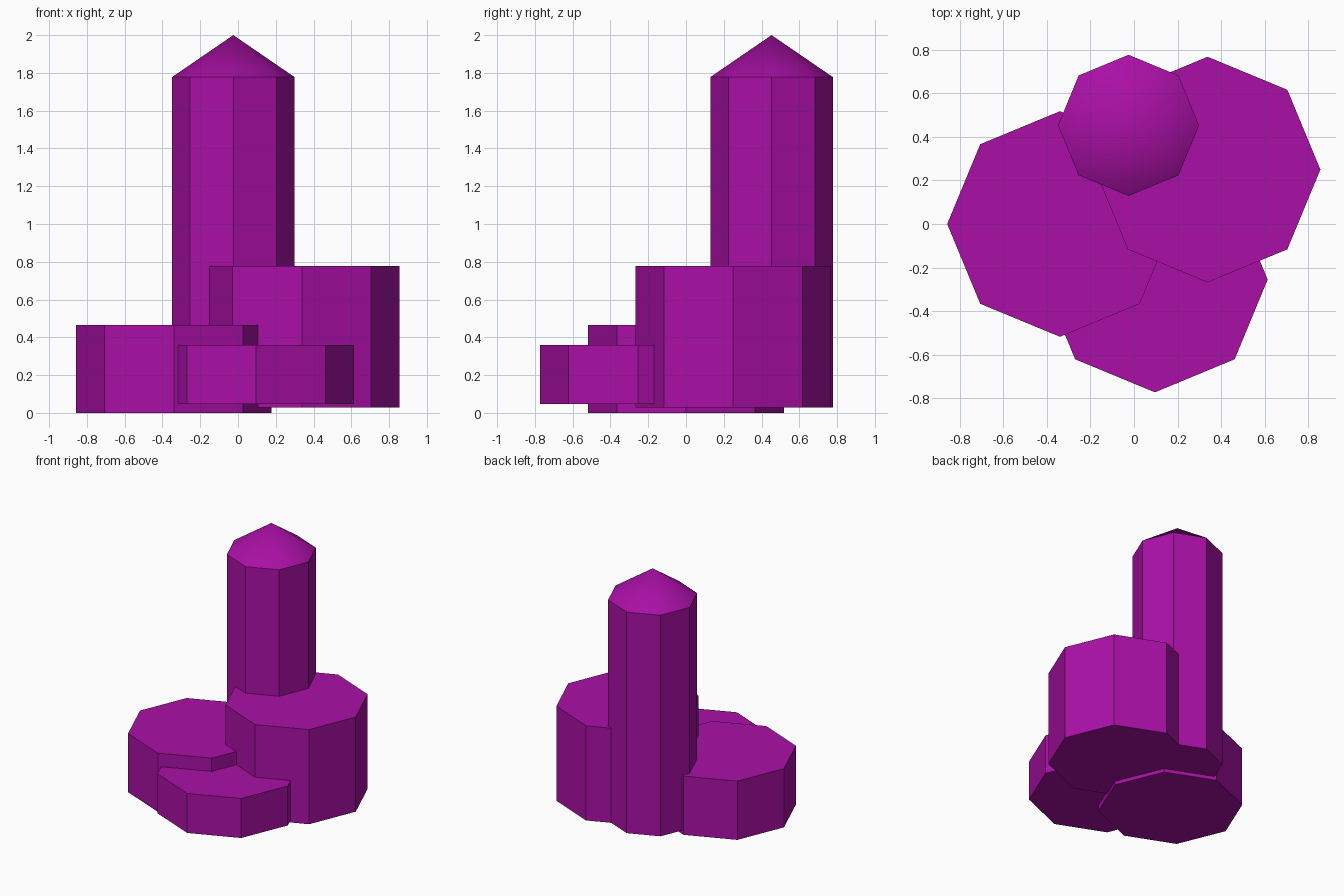
import bpy
import bmesh
from math import cos, sin, tau

cube = bpy.data.objects.get("Cube")
if cube:
    bpy.data.objects.remove(cube, do_unlink=True)

# Single purple material
purple = bpy.data.materials.new("purple")
purple.use_nodes = True
colour = (0.40, 0.005, 0.38, 1)
purple.diffuse_color = colour
purple.node_tree.nodes["Principled BSDF"].inputs["Base Color"].default_value = colour


def octagon_column(name, x, y, radius, bottom, top, tip=None):
    """Eight-sided column with a corner on each axis and an optional pointed cap."""
    bm = bmesh.new()
    rings = [[bm.verts.new((radius * cos(tau * i / 8), radius * sin(tau * i / 8), z))
              for i in range(8)] for z in (bottom, top)]
    low, high = rings
    apex = bm.verts.new((0, 0, tip)) if tip else None
    bm.faces.new(low[::-1])
    for i in range(8):
        j = (i + 1) % 8
        bm.faces.new((low[i], low[j], high[j], high[i]))
        if apex:
            bm.faces.new((high[i], high[j], apex))
    if not apex:
        bm.faces.new(high)
    mesh = bpy.data.meshes.new(name)
    bm.to_mesh(mesh)
    bm.free()
    mesh.materials.append(purple)
    obj = bpy.data.objects.new(name, mesh)
    obj.location = (x, y, 0)
    bpy.context.collection.objects.link(obj)
    return obj


# Overlapping stepped blocks
octagon_column("wide_block", -0.34, 0, 0.518, 0, 0.465)
octagon_column("tall_block", 0.338, 0.25, 0.518, 0.028, 0.777)
octagon_column("low_block", 0.096, -0.255, 0.518, 0.047, 0.36)

# Tower: flat walls with a smooth pointed roof
tower = octagon_column("tower", -0.025, 0.453, 0.324, 0.028, 1.778, 2.0)
for obj in bpy.context.selected_objects:
    obj.select_set(False)
tower.select_set(True)
bpy.context.view_layer.objects.active = tower
bpy.ops.object.shade_smooth_by_angle()
